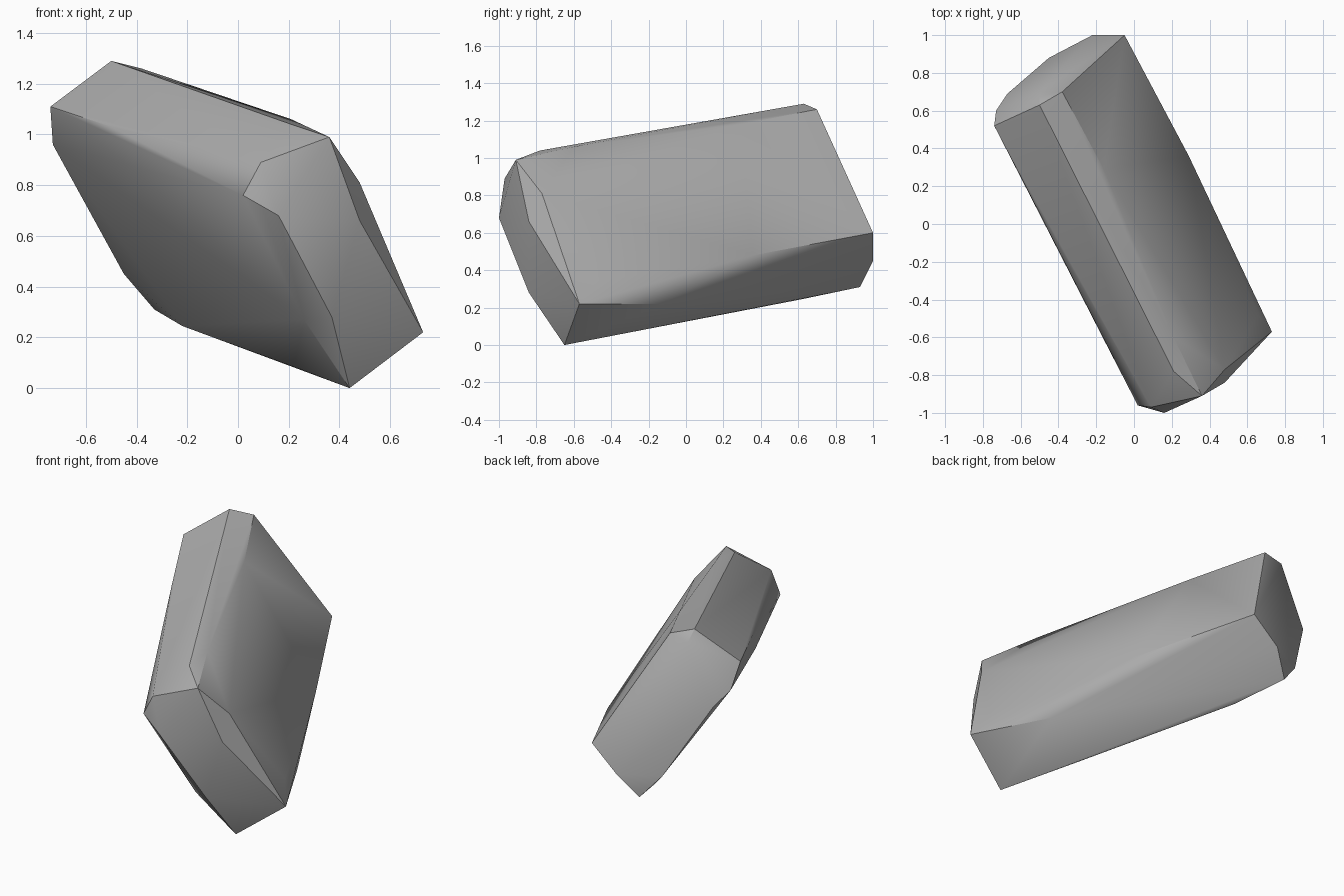
import bpy, bmesh, math

stone = bpy.data.materials.new("stone grey")
stone.diffuse_color = (0.42, 0.42, 0.42, 1)

# Corner points of the faceted rock, grouped by region
near_end = [(0.36, -0.91, 0.99), (0.09, -0.97, 0.89), (0.02, -0.96, 0.76),
            (0.16, -1.0, 0.68), (0.37, -0.84, 0.28), (0.44, -0.65, 0.0),
            (0.26, -0.79, 0.27), (0.73, -0.57, 0.22), (0.48, -0.84, 0.66),
            (0.48, -0.77, 0.81), (0.66, -0.48, 0.34)]
far_end = [(-0.50, 0.63, 1.29), (-0.74, 0.52, 1.11), (-0.73, 0.60, 0.96),
           (-0.67, 0.69, 0.87), (-0.45, 0.88, 0.45), (-0.33, 0.93, 0.31),
           (-0.22, 1.0, 0.45), (-0.05, 1.0, 0.60), (-0.21, 0.87, 0.88),
           (-0.38, 0.70, 1.26), (-0.50, 0.70, 1.23)]
long_sides = [(-0.16, 0.29, 1.18), (0.21, -0.60, 1.06), (0.21, -0.78, 1.04),
              (-0.50, 0.06, 1.03), (-0.43, -0.07, 0.88), (-0.14, -0.65, 0.81),
              (0.50, -0.13, 0.22), (0.29, 0.36, 0.48),
              (0.22, -0.26, 0.085), (-0.22, 0.62, 0.245)]

# Rock: the tight skin around all corners
bm = bmesh.new()
for p in near_end + far_end + long_sides:
    bm.verts.new(p)
hull = bmesh.ops.convex_hull(bm, input=bm.verts[:])
bmesh.ops.delete(bm, geom=[v for v in bm.verts if not v.link_faces], context='VERTS')
bmesh.ops.recalc_face_normals(bm, faces=bm.faces[:])
mesh = bpy.data.meshes.new("rock")
bm.to_mesh(mesh)
bm.free()
mesh.materials.append(stone)
rock = bpy.data.objects.new("rock", mesh)
bpy.context.collection.objects.link(rock)

# Soft facets with crisp main edges
bpy.context.view_layer.objects.active = rock
rock.select_set(True)
bpy.ops.object.shade_smooth_by_angle(angle=math.radians(30))
